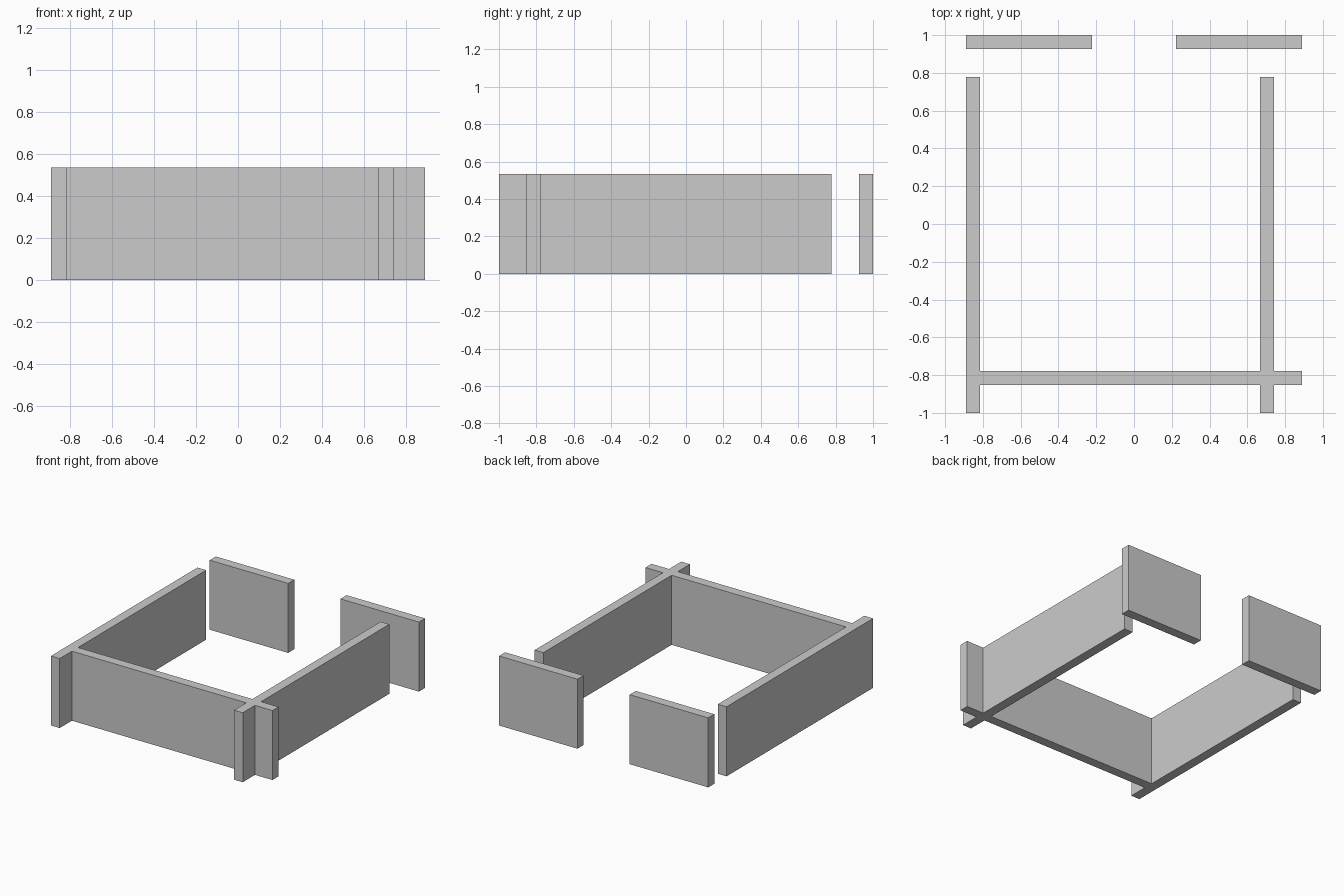
import bpy, bmesh

if "Cube" in bpy.data.objects:
    bpy.data.objects.remove(bpy.data.objects["Cube"])

U = 2 / 27          # plan module: one wall thickness
HEIGHT = 0.534


def extrude_plan(name, plan):
    """Raise a counter-clockwise floor outline into a flat-shaded wall."""
    bm = bmesh.new()
    base = bm.faces.new([bm.verts.new((x * U, y * U, 0)) for x, y in plan])
    top = bmesh.ops.extrude_face_region(bm, geom=[base], use_keep_orig=True)
    bmesh.ops.translate(bm, vec=(0, 0, HEIGHT),
                        verts=[g for g in top["geom"] if isinstance(g, bmesh.types.BMVert)])
    bmesh.ops.recalc_face_normals(bm, faces=bm.faces)
    mesh = bpy.data.meshes.new(name)
    bm.to_mesh(mesh)
    bm.free()
    obj = bpy.data.objects.new(name, mesh)
    bpy.context.collection.objects.link(obj)
    return obj


# Joined side walls and front wall, with stubs past the corners
extrude_plan("enclosure_walls", [
    (-12, -13.5), (-11, -13.5), (-11, -11.5), (9, -11.5),
    (9, -13.5), (10, -13.5), (10, -11.5), (12, -11.5),
    (12, -10.5), (10, -10.5), (10, 10.5), (9, 10.5),
    (9, -10.5), (-11, -10.5), (-11, 10.5), (-12, 10.5),
])

# Two free-standing back panels with a gap between
for side, x0, x1 in (("left", -12, -3), ("right", 3, 12)):
    extrude_plan(f"back_panel_{side}",
                 [(x0, 12.5), (x1, 12.5), (x1, 13.5), (x0, 13.5)])
